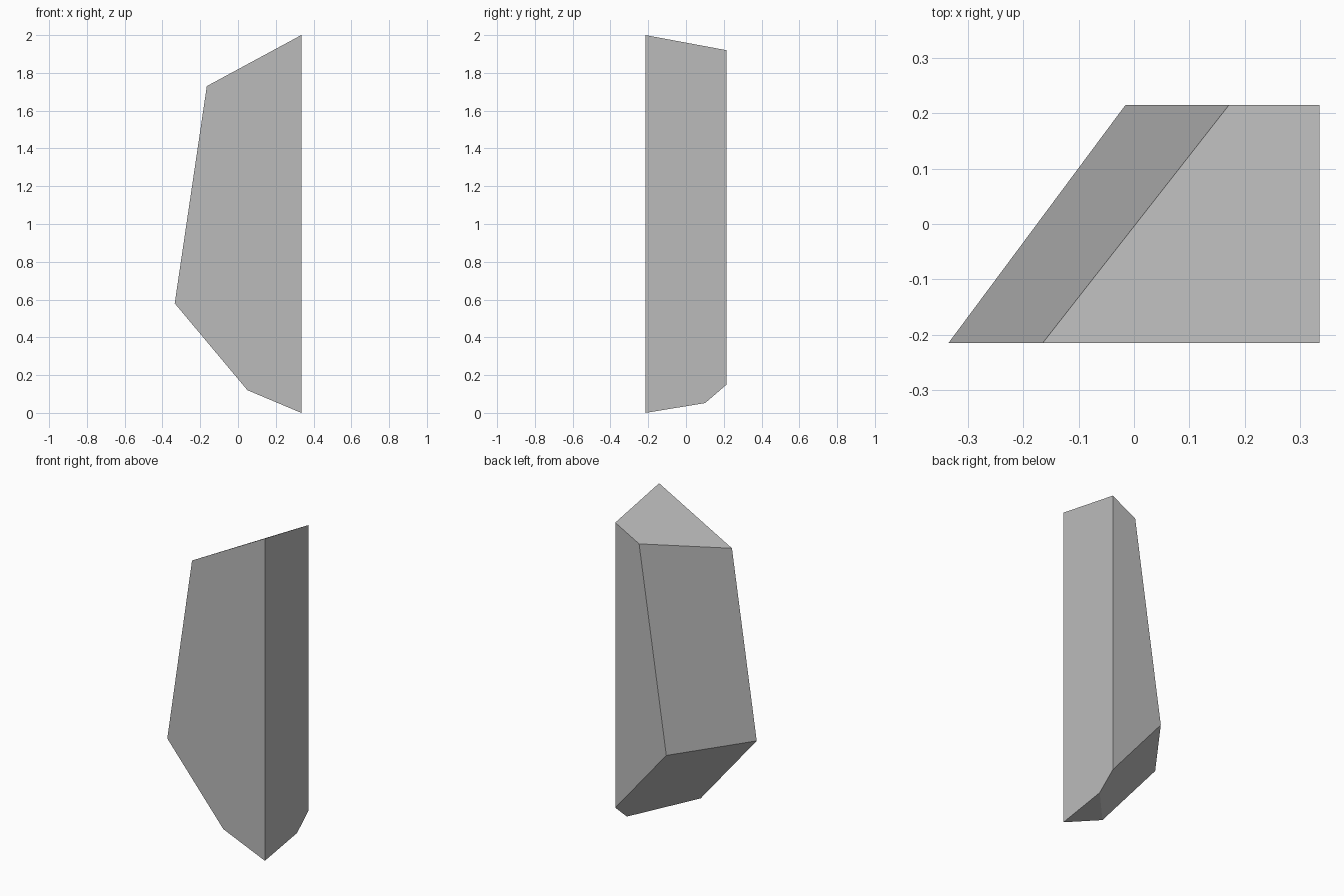
import bpy
import bmesh
from mathutils import Vector
from mathutils.geometry import normal

cube = bpy.data.objects.get("Cube")
if cube:
    bpy.data.objects.remove(cube, do_unlink=True)

X, Y, H = 0.335, 0.215, 2.0

stone = bpy.data.materials.new("grey_stone")
stone.use_nodes = True
colour = (0.5, 0.5, 0.5, 1.0)
stone.diffuse_color = colour
stone.node_tree.nodes["Principled BSDF"].inputs["Base Color"].default_value = colour

# Each facet is a flat cut through three points
cuts = [
    ((X, -Y, H), (-0.165, -Y, 1.73), (X, Y, 1.92)),            # sloping top
    ((-0.165, -Y, 1.73), (-X, -Y, 0.58), (-0.015, Y, 0.57)),   # slanted side
    ((-X, -Y, 0.58), (0.05, -Y, 0.12), (X, Y, 0.15)),          # lower chamfer
    ((X, -Y, 0), (0.05, -Y, 0.12), (X, 0.09, 0.05)),           # pointed tip
]

# Solid block to carve
bm = bmesh.new()
bmesh.ops.create_cube(bm, size=1)
bmesh.ops.scale(bm, vec=(2 * X, 2 * Y, H), verts=bm.verts)
bmesh.ops.translate(bm, vec=(0, 0, H / 2), verts=bm.verts)

inside = Vector((0.2, 0, 1))
for points in cuts:
    a, b, c = map(Vector, points)
    n = normal(a, b, c)
    if n.dot(inside - a) > 0:
        n.negate()
    bmesh.ops.bisect_plane(bm, geom=bm.verts[:] + bm.edges[:] + bm.faces[:],
                           dist=1e-5, plane_co=a, plane_no=n, clear_outer=True)
    # Close the cut with a new facet
    rim = [e for e in bm.edges if e.is_boundary]
    bmesh.ops.holes_fill(bm, edges=rim, sides=0)

bmesh.ops.remove_doubles(bm, verts=bm.verts, dist=0.002)
bmesh.ops.recalc_face_normals(bm, faces=bm.faces)

mesh = bpy.data.meshes.new("stone_shard")
bm.to_mesh(mesh)
bm.free()
mesh.materials.append(stone)
shard = bpy.data.objects.new("stone_shard", mesh)
bpy.context.collection.objects.link(shard)
